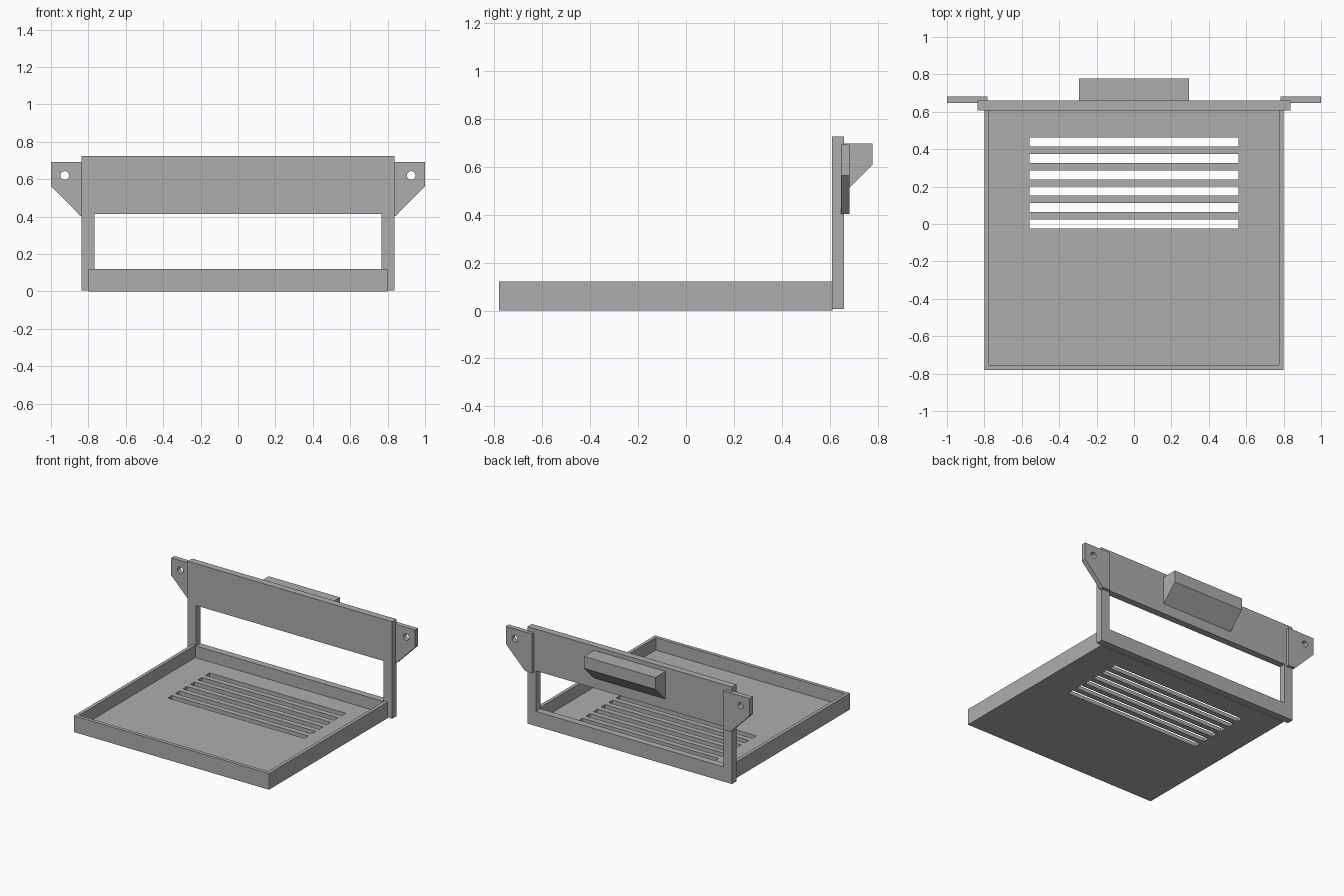
import bpy, bmesh, math
from mathutils import Matrix

if "Cube" in bpy.data.objects:
    bpy.data.objects.remove(bpy.data.objects["Cube"])

grey = bpy.data.materials.new("plain grey")
grey.diffuse_color = (0.42, 0.42, 0.42, 1)
grey.use_nodes = True
grey.node_tree.nodes["Principled BSDF"].inputs["Base Color"].default_value = grey.diffuse_color


def finish(name, bm):
    bmesh.ops.recalc_face_normals(bm, faces=bm.faces)
    me = bpy.data.meshes.new(name)
    bm.to_mesh(me)
    bm.free()
    me.materials.append(grey)
    ob = bpy.data.objects.new(name, me)
    bpy.context.collection.objects.link(ob)
    return ob


def add_box(bm, x0, x1, y0, y1, z0, z1):
    m = Matrix.Translation(((x0 + x1) / 2, (y0 + y1) / 2, (z0 + z1) / 2))
    m = m @ Matrix.Diagonal((x1 - x0, y1 - y0, z1 - z0, 1))
    bmesh.ops.create_cube(bm, size=1, matrix=m)


def box(name, *dims):
    bm = bmesh.new()
    add_box(bm, *dims)
    return finish(name, bm)


def prism(name, points, offset):
    """Extrude a flat polygon along an offset."""
    bm = bmesh.new()
    face = bm.faces.new([bm.verts.new(p) for p in points])
    ext = bmesh.ops.extrude_face_region(bm, geom=[face])
    verts = [v for v in ext["geom"] if isinstance(v, bmesh.types.BMVert)]
    bmesh.ops.translate(bm, verts=verts, vec=offset)
    return finish(name, bm)


def cut(target, cutter):
    mod = target.modifiers.new("cut", "BOOLEAN")
    mod.operation = "DIFFERENCE"
    mod.solver = "EXACT"
    mod.object = cutter
    cutter.hide_render = True
    cutter.hide_set(True)


# Tray: open pan whose rear side is closed by the back frame
tray = box("tray", -0.80, 0.80, -0.78, 0.61, 0, 0.12)
cut(tray, box("tray_hollow_cutter", -0.775, 0.775, -0.753, 0.70, 0.028, 0.3))

# Six vent slots through the tray floor
bm = bmesh.new()
for i in range(6):
    y = i * 0.0877
    add_box(bm, -0.558, 0.558, y - 0.024, y + 0.024, -0.1, 0.1)
cut(tray, finish("vent_slot_cutter", bm))

# Back frame with a wide window
frame = box("back_frame", -0.838, 0.838, 0.608, 0.659, 0.006, 0.725)
cut(frame, box("window_cutter", -0.768, 0.768, 0.5, 0.8, 0.115, 0.415))

# Mounting ears with screw holes, one on each side
for side, s in (("left", -1), ("right", 1)):
    outline = [(0.783, 0.692), (1.0, 0.692), (1.0, 0.563), (0.842, 0.403), (0.783, 0.403)]
    ear = prism(side + "_ear", [(s * x, 0.646, z) for x, z in outline], (0, 0.036, 0))
    bm = bmesh.new()
    m = Matrix.Translation((s * 0.926, 0.66, 0.62)) @ Matrix.Rotation(math.pi / 2, 4, "X")
    bmesh.ops.create_cone(bm, cap_ends=True, segments=24, radius1=0.023,
                          radius2=0.023, depth=0.3, matrix=m)
    cut(ear, finish(side + "_hole_cutter", bm))

# Wedge-shaped grip on the rear
profile = [(0.659, 0.695), (0.777, 0.695), (0.777, 0.607), (0.659, 0.49)]
prism("rear_grip", [(-0.293, y, z) for y, z in profile], (0.586, 0, 0))
